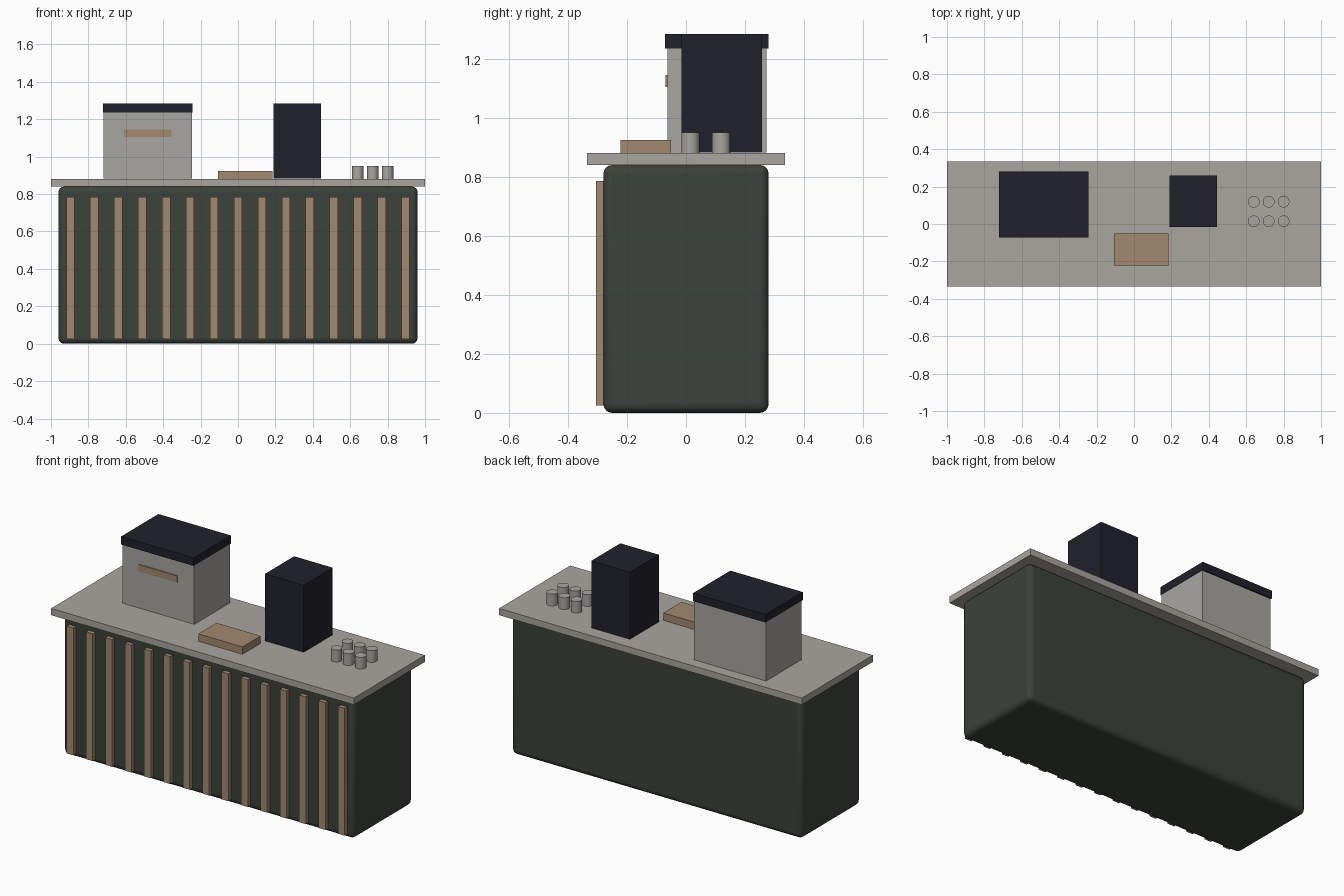
import bpy
import math

if "Cube" in bpy.data.objects:
    bpy.data.objects.remove(bpy.data.objects["Cube"])


def material(name, rgb):
    m = bpy.data.materials.new(name)
    m.diffuse_color = (*rgb, 1.0)
    m.use_nodes = True
    m.node_tree.nodes["Principled BSDF"].inputs["Base Color"].default_value = m.diffuse_color
    return m


GREEN = material("dark green paint", (0.045, 0.055, 0.043))
WOOD = material("light wood", (0.36, 0.25, 0.16))
STONE = material("warm grey stone", (0.40, 0.375, 0.345))
METAL = material("grey metal", (0.39, 0.38, 0.355))
DARK = material("dark plastic", (0.015, 0.015, 0.025))


def box(name, x, y, z, mat):
    """Box given by its (min, max) range on each axis."""
    bpy.ops.mesh.primitive_cube_add(size=1)
    ob = bpy.context.object
    ob.name = name
    for v in ob.data.vertices:
        v.co = [r[0] if c < 0 else r[1] for c, r in zip(v.co, (x, y, z))]
    ob.data.materials.append(mat)
    return ob


# Counter body with rounded edges
body = box("counter_body", (-0.96, 0.96), (-0.28, 0.28), (0, 0.84), GREEN)
bevel = body.modifiers.new("rounded edges", 'BEVEL')
bevel.width = 0.03
bevel.segments = 4
bpy.ops.object.shade_smooth_by_angle(angle=math.radians(35))

# Worktop
box("countertop", (-1, 1), (-0.335, 0.335), (0.84, 0.88), STONE)

# Vertical front slats
for i in range(15):
    cx = -0.896 + i * 0.128
    box(f"front_slat_{i + 1}", (cx - 0.022, cx + 0.022), (-0.305, -0.275), (0.025, 0.785), WOOD)

# Coffee machine: casing, lid and wooden trim
box("machine_casing", (-0.72, -0.245), (-0.063, 0.273), (0.883, 1.235), METAL)
box("machine_lid", (-0.722, -0.243), (-0.071, 0.28), (1.235, 1.283), DARK)
box("machine_trim", (-0.61, -0.355), (-0.069, -0.05), (1.105, 1.145), WOOD)

# Grinder and wooden tray
box("grinder", (0.19, 0.445), (-0.016, 0.258), (0.883, 1.283), DARK)
box("wooden_tray", (-0.107, 0.185), (-0.222, -0.05), (0.88, 0.924), WOOD)

# Two rows of three cups
for row, cy in enumerate((0.015, 0.119)):
    for col in range(3):
        bpy.ops.mesh.primitive_cylinder_add(
            vertices=24, radius=0.031, depth=0.07,
            location=(0.64 + col * 0.08, cy, 0.915))
        cup = bpy.context.object
        cup.name = f"cup_{row * 3 + col + 1}"
        cup.data.materials.append(METAL)
        bpy.ops.object.shade_smooth_by_angle(angle=math.radians(35))
